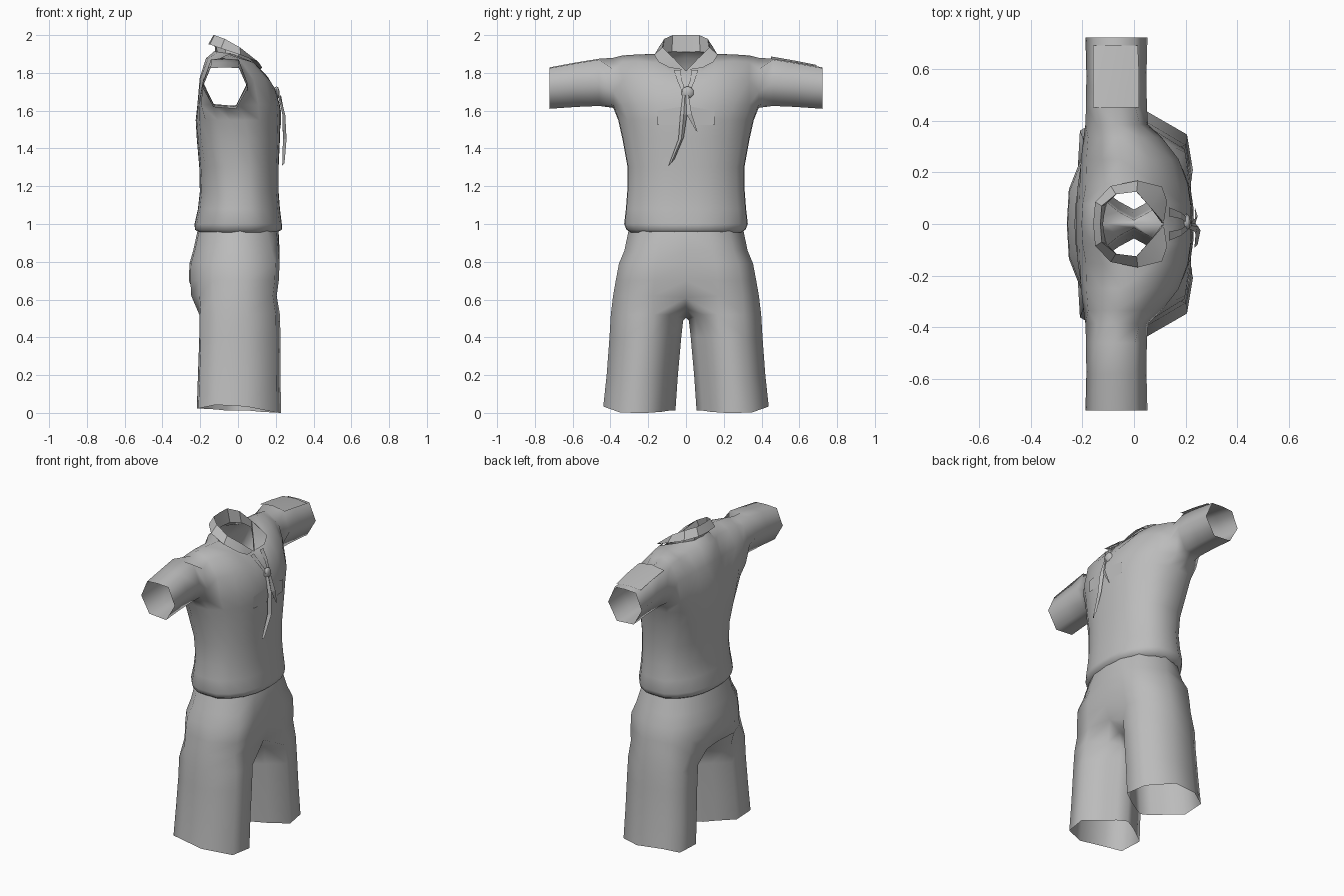
import bpy, bmesh, math

if "Cube" in bpy.data.objects:
    bpy.data.objects.remove(bpy.data.objects["Cube"])

cloth = bpy.data.materials.new("grey_cloth")
cloth.diffuse_color = (0.5, 0.5, 0.5, 1)
cloth.use_nodes = True
cloth.node_tree.nodes["Principled BSDF"].inputs["Base Color"].default_value = cloth.diffuse_color


def finish(name, bm, smooth=True, angle=50):
    bmesh.ops.remove_doubles(bm, verts=bm.verts, dist=0.0005)
    bmesh.ops.recalc_face_normals(bm, faces=bm.faces)
    me = bpy.data.meshes.new(name)
    bm.to_mesh(me)
    bm.free()
    me.materials.append(cloth)
    ob = bpy.data.objects.new(name, me)
    bpy.context.collection.objects.link(ob)
    if smooth:
        bpy.context.view_layer.objects.active = ob
        ob.select_set(True)
        bpy.ops.object.shade_smooth_by_angle(angle=math.radians(angle))
        ob.select_set(False)
    return ob


def loft(bm, rows, closed=False):
    """Quads between successive rows of points."""
    vs = [[bm.verts.new(p) for p in r] for r in rows]
    n = len(rows[0])
    for a, b in zip(vs, vs[1:]):
        for i in range(n if closed else n - 1):
            j = (i + 1) % n
            bm.faces.new((a[i], a[j], b[j], b[i]))


def mirror_y(bm):
    g = bmesh.ops.duplicate(bm, geom=bm.verts[:] + bm.edges[:] + bm.faces[:])["geom"]
    for v in g:
        if isinstance(v, bmesh.types.BMVert):
            v.co.y *= -1
    bmesh.ops.reverse_faces(bm, faces=[f for f in g if isinstance(f, bmesh.types.BMFace)])


# --- shirt: half torso, shoulder arches and one sleeve, then mirrored
FR = [0, .2, .4, .65, .87, 1]              # column positions across the chest
DEPTH = [1, .99, .95, .82, .58, .3]        # body depth at each column
BACK = [1, .99, .97, .9, .72, .38]         # squarer upper back
LEVELS = [(.955, .29, .205, -.205, 0), (.97, .312, .232, -.228, 0), (1.0, .324, .232, -.23, 0),
          (1.08, .315, .222, -.212, 0), (1.17, .308, .215, -.202, 0), (1.3, .306, .215, -.205, 0),
          (1.45, .333, .222, -.218, -.02), (1.55, .355, .225, -.224, -.04)]
# armhole outline, from front low over the top to back low, then underarm
ARM = [(.0, 1.632), (.054, 1.70), (.022, 1.82), (-.07, 1.88),
       (-.145, 1.84), (-.188, 1.73), (-.135, 1.632), (-.07, 1.615)]
# six-sided sleeve outline: x, and height from 0 (bottom) to 1 (top)
CUFF = [(-.01, 0), (.052, .5), (.005, 1), (-.07, 1.02), (-.145, 1), (-.188, .52), (-.13, .04), (-.07, .02)]
TOP_Z = 1.63
HW = .385
bm = bmesh.new()
rows = []
for z, hw, xf, xb, xc in LEVELS:
    t = max(0, min(1, (z - 1.17) / .35))
    front = [(xc + (xf - xc) * d, f * hw, z) for f, d in zip(FR, DEPTH)]
    back = [(xc + (xb - xc) * (d + (b - d) * t), f * hw, z) for f, d, b in zip(FR, DEPTH, BACK)]
    rows.append(front + [(xc, hw * 1.01, z)] + back[::-1])

NECK = [(.112, 1.815, -.125, 1.915), (.075, 1.84, -.105, 1.912), (-.03, 1.9, -.03, 1.9),
        (-.05, 1.898, -.05, 1.898), (-.065, 1.892, -.065, 1.892)]
TOP_BACK = [1, .99, .97, .94, .88]
fronts, backs = [], []
for i, f in enumerate(FR):
    if i == 5:
        fa = [(x, HW, z) for x, z in ARM[:4]]
        ba = [(x, HW, z) for x, z in ARM[3:7]][::-1]
    else:
        fx, fz, bx, bz = NECK[i]
        x0, x1 = -.05 + .272 * DEPTH[i], -.05 - .165 * TOP_BACK[i]
        flat = (.4, .3, .15, 0, 0)[i]      # straighter slope below the collar
        fa, ba = [], []
        for k in range(4):
            c, s = math.cos(k * math.pi / 6), math.sin(k * math.pi / 6)
            cf, sf = c + (1 - k / 3 - c) * flat, s + (k / 3 - s) * flat
            fa.append((fx + (x0 - fx) * cf, f * HW, TOP_Z + (fz - TOP_Z) * sf))
            ba.append((bx + (x1 - bx) * c, f * HW, TOP_Z + (bz - TOP_Z) * s))
    fronts.append(fa)
    backs.append(ba)
rows.append([a[0] for a in fronts] + [(-.07, HW, 1.615)] + [b[0] for b in backs[::-1]])
loft(bm, rows)
loft(bm, fronts)
loft(bm, backs)
sleeve = [[(x, HW, z) for x, z in ARM]]
for y, top, bot, w in [(.46, 1.87, 1.625, .98), (.58, 1.851, 1.62, .97), (.722, 1.825, 1.61, 1)]:
    sleeve.append([(-.068 + (x + .068) * w, y, bot + (top - bot) * h) for x, h in CUFF])
loft(bm, sleeve, True)
mirror_y(bm)
finish("shirt", bm, angle=70)

# --- shorts: half waist-to-hip shell, one six-sided leg, then mirrored
WAIST = [(1, 0), (.95, .4), (.72, .76), (.05, 1), (-.5, .88), (-.82, .6), (-.96, .3), (-1, 0)]
HIP = [(1, 0), (1, .45), (.9, .78), (.2, 1), (-.52, .93), (-.8, .66), (-.97, .36), (-1, 0)]
LEG = [(.55, .2), (1, .4), (.9, .76), (.2, 1), (-.55, .93), (-.96, .8), (-1, .4), (-.55, .2)]
HIPS = [(1.0, .285, .2, -.2, 0), (.96, .305, .215, -.215, 0), (.86, .326, .22, -.237, .5),
        (.79, .355, .22, -.257, 1), (.70, .372, .216, -.26, 1), (.62, .386, .205, -.255, 1)]
LEGS = [(.52, .398, .015, .222, -.205), (.4, .405, .025, .225, -.205),
        (.2, .42, .043, .225, -.212), (.012, .438, .056, .228, -.218)]
bm = bmesh.new()
rows = []
for z, hw, xf, xb, t in HIPS:
    mix = [(a + (c - a) * t, b + (d - b) * t) for (a, b), (c, d) in zip(WAIST, HIP)]
    rows.append([((xf if a > 0 else -xb) * a, hw * f, z) for a, f in mix])
rows[-1][0] = (.185, 0, .61)
rows[-1][-1] = (-.225, 0, .61)
loft(bm, rows)
legs = [rows[-1] + [(-.11, 0, .55), (0, 0, .505), (.11, 0, .55)]]
for z, yo, yi, xf, xb in LEGS:
    ring = []
    for a, f in LEG:
        low = .024 * (f > .9) - .012 * a if z < .1 else 0
        ring.append(((xf if a > 0 else -xb) * a, yi + (yo - yi) * f, z + low))
    drop = .03 if z > .5 else 0
    ym = yi + (yo - yi) * .085
    ring += [(-.06, ym, z - drop / 2), (0, yi, z - drop), (.06, ym, z - drop / 2)]
    legs.append(ring)
loft(bm, legs, True)
mirror_y(bm)
finish("shorts", bm, angle=70)

# --- collar: inner stand, fold line and turned-down edge with pointed lapels
FOLD = [(-.13, 0, 2.0), (-.125, .07, 2.0), (-.07, .115, 1.98), (.01, .125, 1.935),
        (.065, .062, 1.875), (.115, .004, 1.815)]
EDGE = [(-.158, 0, 1.95), (-.15, .085, 1.95), (-.09, .147, 1.93), (.015, .168, 1.895),
        (.108, .145, 1.858), (.128, .088, 1.828)]
STAND = [(-.12, 0, 1.91), (-.11, .075, 1.91), (-.065, .125, 1.905), (.0, .135, 1.885),
         (.06, .068, 1.845), (.108, .003, 1.81)]
bm = bmesh.new()
loft(bm, [STAND, FOLD, EDGE])
mirror_y(bm)
finish("collar", bm, angle=25)


def sheet(name, rows, smooth=False):
    bm = bmesh.new()
    loft(bm, rows)
    finish(name, bm, smooth)


# --- neckerchief: knot, two straps up to the collar, and two hanging tails
bm = bmesh.new()
bmesh.ops.create_uvsphere(bm, u_segments=8, v_segments=5, radius=1)
for v in bm.verts:
    v.co = (.204 + v.co.x * .016, .008 + v.co.y * .034, 1.695 + v.co.z * .034)
finish("neckerchief_knot", bm)
for s, n in ((1, "right"), (-1, "left")):
    sheet("neckerchief_strap_" + n, [[(.135, s * .03, 1.815), (.135, s * .065, 1.815)],
                                     [(.182, s * .02, 1.755), (.182, s * .045, 1.755)],
                                     [(.212, 0, 1.70), (.212, s * .02, 1.70)]])
sheet("long_tail", [[(.212, -.018, 1.68), (.222, -.006, 1.68), (.214, .008, 1.68)],
                    [(.235, -.03, 1.58), (.25, -.012, 1.58), (.235, .006, 1.58)],
                    [(.238, -.04, 1.45), (.257, -.025, 1.45), (.24, -.012, 1.46)],
                    [(.234, -.092, 1.31), (.246, -.08, 1.32), (.238, -.06, 1.345)]])
sheet("short_tail", [[(.22, 0, 1.68), (.228, .014, 1.68)],
                     [(.238, .003, 1.58), (.246, .03, 1.585)],
                     [(.235, .052, 1.495), (.237, .06, 1.49)]])

# --- flat cloth patches on the chest and one shoulder
for s, n in ((1, "right"), (-1, "left")):
    sheet("chest_patch_" + n, [[(.228, s * .03, 1.525), (.217, s * .15, 1.525)],
                               [(.226, s * .03, 1.62), (.216, s * .15, 1.60)]], True)
sheet("shoulder_patch", [[(.02, .45, 1.873), (-.07, .45, 1.887), (-.158, .45, 1.873)],
                         [(.02, .57, 1.855), (-.07, .57, 1.866), (-.158, .57, 1.857)],
                         [(.015, .69, 1.833), (-.07, .69, 1.842), (-.158, .69, 1.835)]], True)
